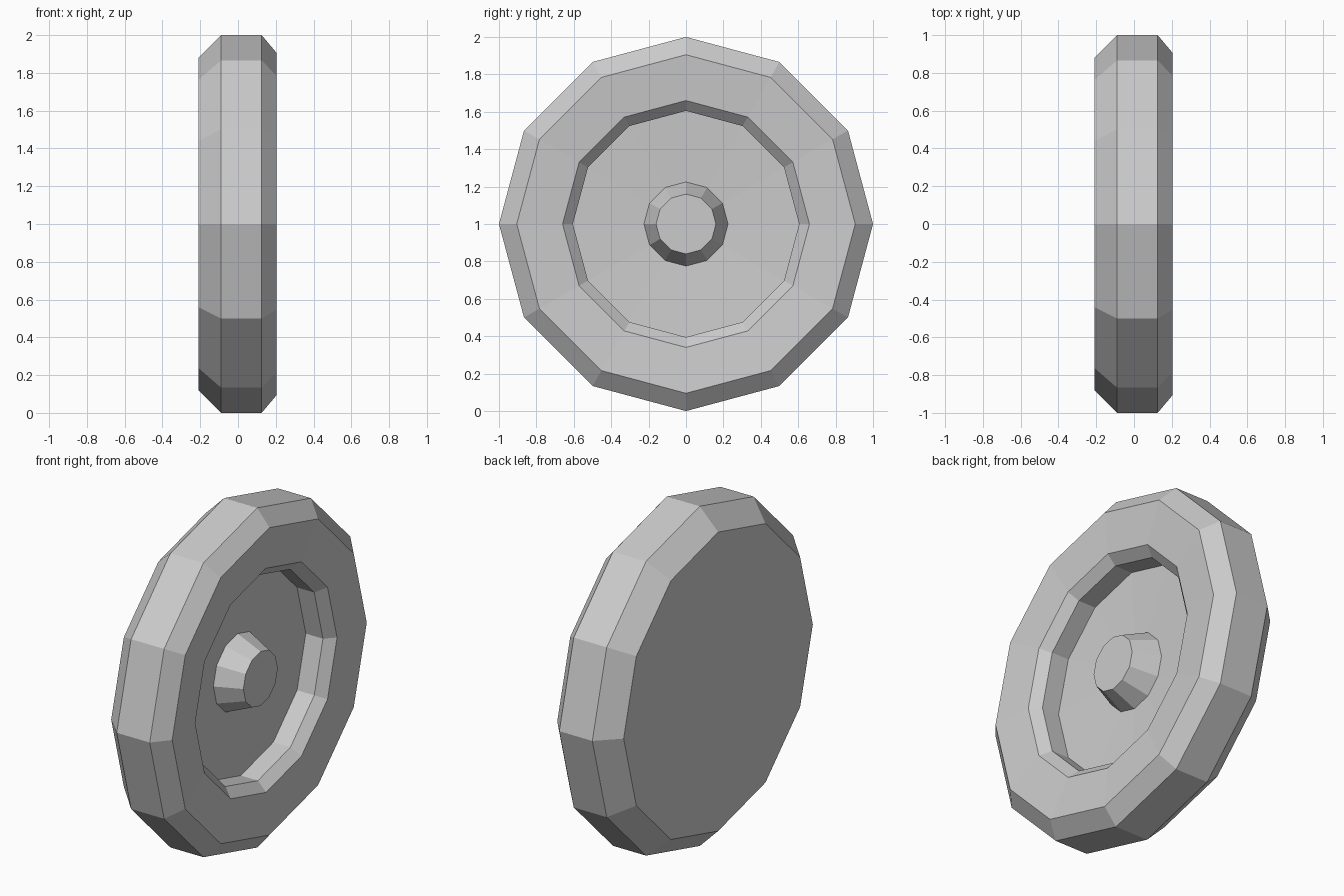
import bpy
import bmesh
import math

SIDES = 12

cube = bpy.data.objects.get("Cube")
if cube:
    bpy.data.objects.remove(cube, do_unlink=True)

grey = bpy.data.materials.new("plain grey")
grey.use_nodes = True
color = (0.6, 0.6, 0.6, 1.0)
grey.diffuse_color = color
grey.node_tree.nodes["Principled BSDF"].inputs["Base Color"].default_value = color

# Profile as (x, radius), from the flat back around the tread to the hub cap
profile = [
    (-0.21, 0.88),   # back face edge
    (-0.09, 1.0),    # tread
    (0.125, 1.0),
    (0.205, 0.905),  # outer rim of the front face
    (0.183, 0.66),   # chamfer into the recess
    (0.13, 0.605),
    (0.018, 0.605),  # recess floor
    (-0.003, 0.225), # hub base
    (0.147, 0.16),   # hub cap
]


def revolve(name, points):
    """Turn the profile around the x axis and cap both ends."""
    bm = bmesh.new()
    rings = []
    for x, radius in points:
        angles = [2 * math.pi * i / SIDES for i in range(SIDES)]
        rings.append([bm.verts.new((x, radius * math.cos(a), 1 + radius * math.sin(a)))
                      for a in angles])
    for low, high in zip(rings, rings[1:]):
        for i in range(SIDES):
            j = (i + 1) % SIDES
            bm.faces.new((low[i], low[j], high[j], high[i]))
    bm.faces.new(rings[0])
    bm.faces.new(rings[-1])
    bmesh.ops.recalc_face_normals(bm, faces=bm.faces)
    mesh = bpy.data.meshes.new(name)
    bm.to_mesh(mesh)
    bm.free()
    mesh.materials.append(grey)
    obj = bpy.data.objects.new(name, mesh)
    bpy.context.collection.objects.link(obj)
    return obj


# Wheel with its tread, recessed dish and hub
revolve("wheel", profile)
